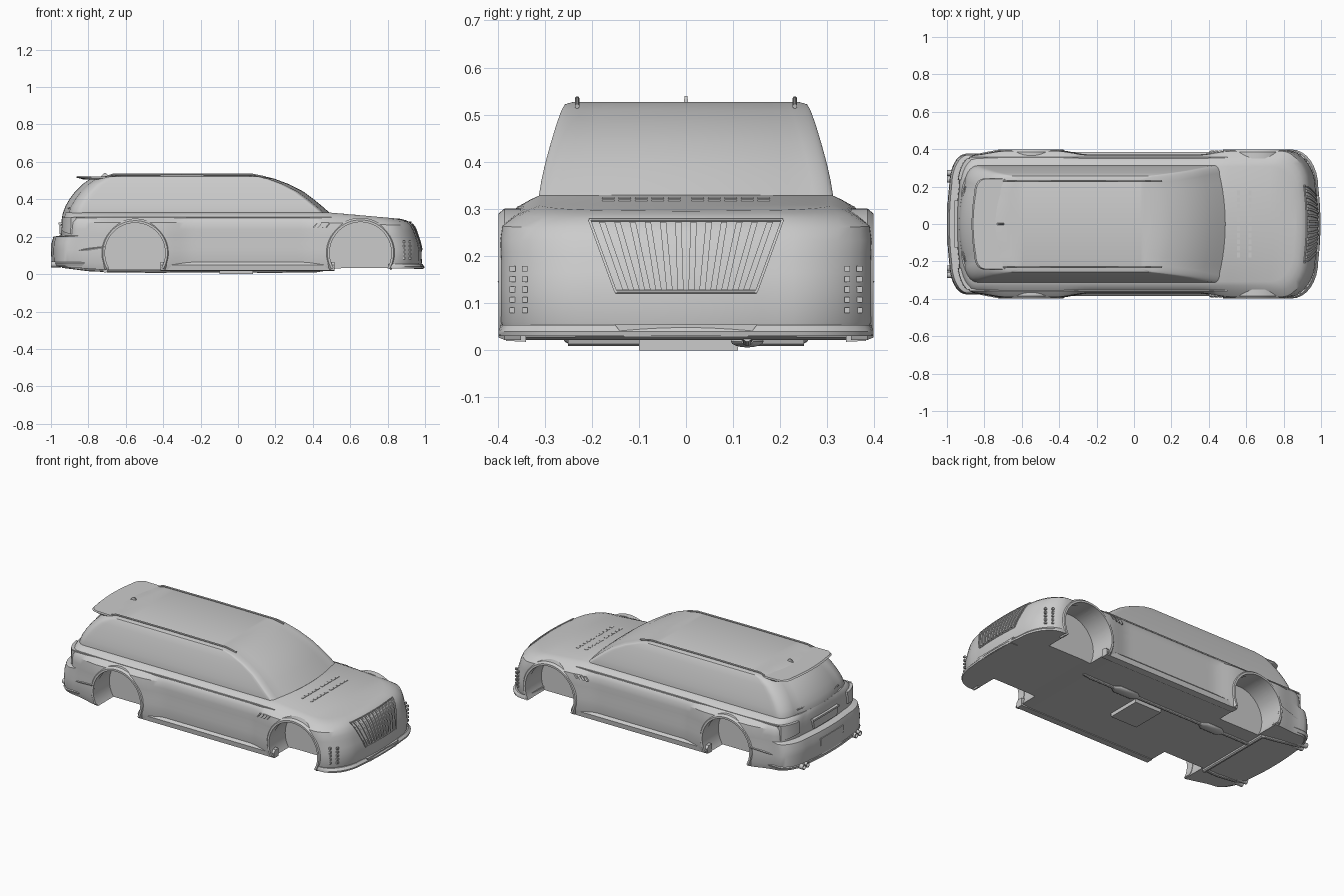
import bpy, bmesh, math

if "Cube" in bpy.data.objects:
    bpy.data.objects.remove(bpy.data.objects["Cube"])

ARCHES = [(0.655, 0.113, 0.168), (-0.55, 0.113, 0.164)]   # wheel arch x, z, radius


def sweep(name, sections, cap=True, angle=35):
    """Join equal closed point loops into a skin."""
    bm = bmesh.new()
    rings = [[bm.verts.new(p) for p in s] for s in sections]
    n = len(rings[0])
    for a, b in zip(rings, rings[1:]):
        for i in range(n):
            j = (i + 1) % n
            bm.faces.new((a[i], a[j], b[j], b[i]))
    if cap:
        bm.faces.new(rings[0])
        bm.faces.new(rings[-1])
    bmesh.ops.remove_doubles(bm, verts=bm.verts, dist=1e-5)
    bmesh.ops.dissolve_degenerate(bm, edges=bm.edges, dist=1e-5)
    bmesh.ops.recalc_face_normals(bm, faces=bm.faces)
    me = bpy.data.meshes.new(name)
    bm.to_mesh(me)
    bm.free()
    ob = bpy.data.objects.new(name, me)
    bpy.context.collection.objects.link(ob)
    smooth(ob, angle)
    return ob


def smooth(ob, angle=35):
    bpy.ops.object.select_all(action='DESELECT')
    ob.select_set(True)
    bpy.context.view_layer.objects.active = ob
    bpy.ops.object.shade_smooth_by_angle(angle=math.radians(angle))


def box(name, lo, hi):
    (a, b, c), (d, e, f) = lo, hi
    return sweep(name, [[(a, b, z), (d, b, z), (d, e, z), (a, e, z)] for z in (c, f)])


def tube(name, pts, r):
    cu = bpy.data.curves.new(name, 'CURVE')
    cu.dimensions = '3D'
    cu.bevel_depth, cu.bevel_resolution, cu.use_fill_caps = r, 3, True
    sp = cu.splines.new('POLY')
    sp.points.add(len(pts) - 1)
    for p, q in zip(sp.points, pts):
        p.co = (*q, 1)
    ob = bpy.data.objects.new(name, cu)
    bpy.context.collection.objects.link(ob)
    bpy.ops.object.select_all(action='DESELECT')
    ob.select_set(True)
    bpy.context.view_layer.objects.active = ob
    bpy.ops.object.convert(target='MESH')
    smooth(bpy.context.object)
    return bpy.context.object


def outline(xr, xf, hw, rear, front, bow, n_side=56):
    """Plan loop: bowed ends, elliptical corners (length, width)."""
    half = []
    (fx, fy), (rx, ry) = front, rear
    for i in range(7):
        u = i / 6
        half.append((xf - bow * u * u, u * (hw - fy)))
    for i in range(1, 9):
        t = i / 8 * math.pi / 2
        half.append((xf - bow - fx * (1 - math.cos(t)), hw - fy + fy * math.sin(t)))
    x0, x1 = xf - bow - fx, xr + bow + rx
    half += [(x0 + (x1 - x0) * i / n_side, hw) for i in range(1, n_side)]
    for i in range(8, 0, -1):
        t = i / 8 * math.pi / 2
        half.append((xr + bow + rx * (1 - math.cos(t)), hw - ry + ry * math.sin(t)))
    for i in range(6, -1, -1):
        u = i / 6
        half.append((xr + bow * u * u, u * (hw - ry)))
    return half + [(x, -y) for x, y in half[-2:0:-1]]


def closed_loft(name, loops, angle=35):
    """Loft 3D loops and close both ends along the centre line."""
    flat = lambda lp: [(x, 0, z) for x, y, z in lp]
    return sweep(name, [flat(loops[0])] + loops + [flat(loops[-1])], cap=False, angle=angle)


def flare(x):
    b = max(min(1, max(0, 1.75 * (1 - abs(x - cx) / 0.31))) for cx, _, _ in ARCHES)
    return 0.024 * b * b * (3 - 2 * b)


def hood_drop(x):
    return 0.037 * max(0, x - 0.48) / 0.42


# lower body: z, rear x, front x, half width, flare weight, hood weight
LEVELS = [(0.022, -0.985, 0.975, 0.362, 1, 0), (0.06, -0.997, 0.983, 0.372, 1, 0),
          (0.13, -1.0, 0.981, 0.372, 1, 0), (0.165, -0.997, 0.974, 0.371, 1, 0),
          (0.200, -0.987, 0.963, 0.37, 1, 0), (0.207, -0.948, 0.961, 0.37, 1, 0),
          (0.24, -0.947, 0.952, 0.37, 1, 0.2), (0.275, -0.945, 0.938, 0.368, 0.9, 0.4),
          (0.305, -0.941, 0.915, 0.352, 0.2, 0.65), (0.32, -0.938, 0.895, 0.33, 0, 0.85),
          (0.33, -0.935, 0.87, 0.308, 0, 1)]
loops = []
for z, xr, xf, hw, fw, hwt in LEVELS:
    lp = []
    for x, y in outline(xr, xf, hw, (0.09, 0.17), (0.13, 0.18), 0.012):
        dz = -hwt * hood_drop(x)
        if z < 0.05:
            dz += 0.07 * max(0, -0.7 - x) + 0.01 * min(1, max(0, (x - 0.45) / 0.1))
        lp.append((x, y * (1 + fw * flare(x) / 0.37), z + dz))
    loops.append(lp)
body = closed_loft("lower_body", loops, 30)

# wheel wells cut into the body
for cx, cz, r in ARCHES:
    for s in (-1, 1):
        cut = sweep("well_cutter", [[(cx + r * math.cos(i * math.pi / 24), s * y,
                    cz + r * math.sin(i * math.pi / 24)) for i in range(48)] for y in (0.235, 0.5)])
        mod = body.modifiers.new("well", 'BOOLEAN')
        mod.operation, mod.object = 'DIFFERENCE', cut
        bpy.context.view_layer.objects.active = body
        bpy.ops.object.modifier_apply(modifier=mod.name)
        bpy.data.objects.remove(cut)
smooth(body, 30)

# greenhouse: z, rear x, front x, half width
CABIN = [(0.30, -0.935, 0.49, 0.312), (0.33, -0.935, 0.488, 0.312), (0.365, -0.922, 0.448, 0.306),
         (0.40, -0.902, 0.405, 0.298), (0.44, -0.872, 0.352, 0.287), (0.48, -0.832, 0.275, 0.275),
         (0.51, -0.79, 0.195, 0.264), (0.522, -0.745, 0.145, 0.257), (0.527, -0.69, 0.09, 0.24)]
closed_loft("cabin", [[(x, y, z) for x, y in outline(a, b, h, (0.07, 0.1), (0.025, 0.05), 0.03)]
                      for z, a, b, h in CABIN], 28)

# roof spoiler, rails and fin
closed_loft("roof_spoiler", [[(x, y, z + 0.02 * max(0, -0.72 - x)) for x, y in
            outline(a, -0.66, h, (0.05, 0.07), (0.02, 0.04), 0.015)]
            for z, a, h in ((0.505, -0.83, 0.235), (0.514, -0.868, 0.243), (0.522, -0.86, 0.24))])
for s in (-1, 1):
    tube("roof_rail", [(-0.70, s * 0.231, 0.522), (-0.67, s * 0.231, 0.532), (-0.3, s * 0.231, 0.534),
                       (0.08, s * 0.231, 0.532), (0.15, s * 0.231, 0.518)], 0.005)
sweep("roof_fin", [[(-0.735 + k * 1.2, -w, z), (-0.69 - k, -w, z), (-0.69 - k, w, z), (-0.735 + k * 1.2, w, z)]
                   for z, k, w in ((0.52, 0, 0.005), (0.54, 0.015, 0.003))])

# arch rims, sills, bumper vanes and vents on both sides
for s in (-1, 1):
    for cx, cz, r in ARCHES:
        secs = []
        for i in range(41):
            t = math.radians(-29 + 238 * i / 40)
            secs.append([(cx + q * math.cos(t), s * y, cz + q * math.sin(t)) for q, y in
                         ((r - 0.003, 0.35), (r - 0.003, 0.398), (r + 0.009, 0.398), (r + 0.02, 0.385), (r + 0.02, 0.35))])
        sweep("arch_rim", secs)
    sweep("side_sill", [[(x, s * y, z) for y, z in ((0.34, 0.018), (0.382, 0.02), (0.386, 0.05), (0.37, 0.066), (0.34, 0.066))]
                        for x in (-0.415, 0.515)])
    box("belt_trim", (-0.88, min(s * 0.345, s * 0.358), 0.299), (0.5, max(s * 0.345, s * 0.358), 0.306))
    sweep("rear_bumper_vane", [[(-0.90, s * 0.352, 0.13), (-0.90, s * 0.364, 0.12), (-0.90, s * 0.352, 0.10)],
                               [(-0.71, s * 0.37, 0.155), (-0.71, s * 0.40, 0.147), (-0.71, s * 0.37, 0.085)]])
    for k in range(4):
        x = 0.40 + 0.022 * k
        sweep("fender_vent", [[(x + dx + (z - 0.25) * 0.8, s * y, z) for dx, y in
                              ((0, 0.36), (0.009, 0.36), (0.009, 0.392), (0, 0.385))] for z in (0.25, 0.272)])
    # bumper corner holes
    for k in range(2):
        for j in range(5):
            a = math.radians(52 + 16 * k)
            x, y, z = 0.839 + 0.13 * math.cos(a), s * (0.195 + 0.187 * math.sin(a)), 0.085 + 0.022 * j
            box("corner_vent", (x - 0.006, y - 0.006, z - 0.006), (x + 0.006, y + 0.006, z + 0.006))
    # hood louvres
    for x in (0.56, 0.62):
        for j in range(5):
            y, z = s * (0.025 + 0.035 * j), 0.331 - hood_drop(x)
            box("hood_louvre", (x - 0.008, y - 0.013, z - 0.006), (x + 0.008, y + 0.013, z + 0.001))


def front_x(z, y):
    pts = [(0.06, 0.983), (0.13, 0.981), (0.165, 0.974), (0.2, 0.963), (0.233, 0.952), (0.262, 0.938), (0.287, 0.915)]
    for (z0, a), (z1, b) in zip(pts, pts[1:]):
        if z <= z1:
            break
    return a + (b - a) * (z - z0) / (z1 - z0) - 0.012 * (y / 0.19) ** 2


def grille_bar(name, y0, y1, w, z0=0.128, z1=0.272, d=0.006):
    secs = []
    for i in range(8):
        t = i / 7
        z, y = z0 + (z1 - z0) * t, y0 + (y1 - y0) * t
        secs.append([(front_x(z, yy) + dx, yy, z) for yy, dx in
                     ((y - w, -0.01), (y - w, d), (y + w, d), (y + w, -0.01))])
    sweep(name, secs)


# grille: slanted slats and surround
for i in range(12):
    u = (i - 5.5) / 5.5
    grille_bar("grille_slat", u * 0.128, u * 0.178, 0.0065)
for s in (-1, 1):
    grille_bar("grille_side", s * 0.149, s * 0.205, 0.003, 0.123, 0.277)
for z, h in ((0.124, 0.149), (0.277, 0.205)):
    tube("grille_edge", [(front_x(z, h * k / 6), h * k / 6, z) for k in range(-6, 7)], 0.004)

# front lip and lower intake
closed_loft("front_lip", [[(x, y, z) for x, y in outline(0.80, xf, hw, (0.01, 0.02), (0.14, 0.2), 0.012, 8)]
                          for z, xf, hw in ((0.030, 0.995, 0.397), (0.04, 0.997, 0.398), (0.054, 0.985, 0.393))])
sweep("lower_intake", [[(x, -h, z), (x, h, z), (0.94, h, z), (0.94, -h, z)]
                       for z, h, x in ((0.028, 0.13, 0.99), (0.055, 0.152, 0.99))])


def rear_x(y):
    s = max(0, (y - 0.198) / 0.17)
    return -0.935 + 0.09 * (1 - math.sqrt(max(0, 1 - s * s)))


# tail lights, plate panel, tailgate handle and bumper insert
for s in (-1, 1):
    secs = []
    for k in range(7):
        y = 0.235 + 0.115 * k / 6
        x, zb = rear_x(y), 0.235 - 0.02 * k / 6
        secs.append([(x - 0.010, s * y, zb), (x - 0.007, s * y, 0.304), (x + 0.02, s * y, 0.304), (x + 0.02, s * y, zb)])
    sweep("tail_light", secs)
sweep("plate_panel", [[(-0.93, -h, z), (-0.93, h, z), (-0.955, h, z), (-0.955, -h, z)]
                      for z, h in ((0.215, 0.11), (0.262, 0.12))])
box("tailgate_handle", (-0.96, -0.125, 0.264), (-0.93, 0.125, 0.275))
box("rear_bumper_insert", (-1.0, -0.11, 0.12), (-0.97, 0.11, 0.165))
closed_loft("rear_bumper_lip", [[(x, y, z) for x, y in outline(a, -0.75, h, (0.09, 0.17), (0.01, 0.02), 0.012, 8)]
                                for z, a, h in ((0.044, -0.996, 0.368), (0.06, -1.0, 0.376), (0.068, -0.995, 0.37))])
tube("rear_window_edge", [(-0.918 + 0.018 * (k / 6) ** 2, 0.2 * k / 6, 0.352) for k in range(-6, 7)], 0.004)

# exhaust: centre pipe, resonators, cross muffler, twin tips
tube("exhaust_pipe", [(0.47, 0.13, 0.028), (0.42, 0.13, 0.019), (-0.70, 0.13, 0.019)], 0.010)
for x0, x1 in ((0.08, 0.26), (-0.52, -0.36)):
    sweep("resonator", [[(x, 0.13 + w * math.cos(i * math.pi / 8), 0.019 + h * math.sin(i * math.pi / 8)) for i in range(16)]
                        for x, w, h in ((x0, 0.012, 0.008), (x0 + 0.03, 0.035, 0.013), (x1 - 0.03, 0.035, 0.013), (x1, 0.012, 0.008))])
box("underbody_box", (-0.10, -0.10, 0.0), (0.08, 0.11, 0.03))
tube("cross_muffler", [(-0.71, -0.25, 0.022), (-0.71, 0.25, 0.022)], 0.014)
for s in (-1, 1):
    tube("tail_pipe", [(-0.71, s * 0.24, 0.022), (-0.80, s * 0.25, 0.026), (-0.94, s * 0.255, 0.044)], 0.011)
    for d in (-0.018, 0.018):
        y = s * 0.255 + d
        sweep("exhaust_tip", [[(x, y + r * math.cos(i * math.pi / 8), 0.052 + r * math.sin(i * math.pi / 8)) for i in range(16)]
                              for x, r in ((-0.93, 0.015), (-1.0, 0.016), (-1.0, 0.012), (-0.96, 0.012))])
